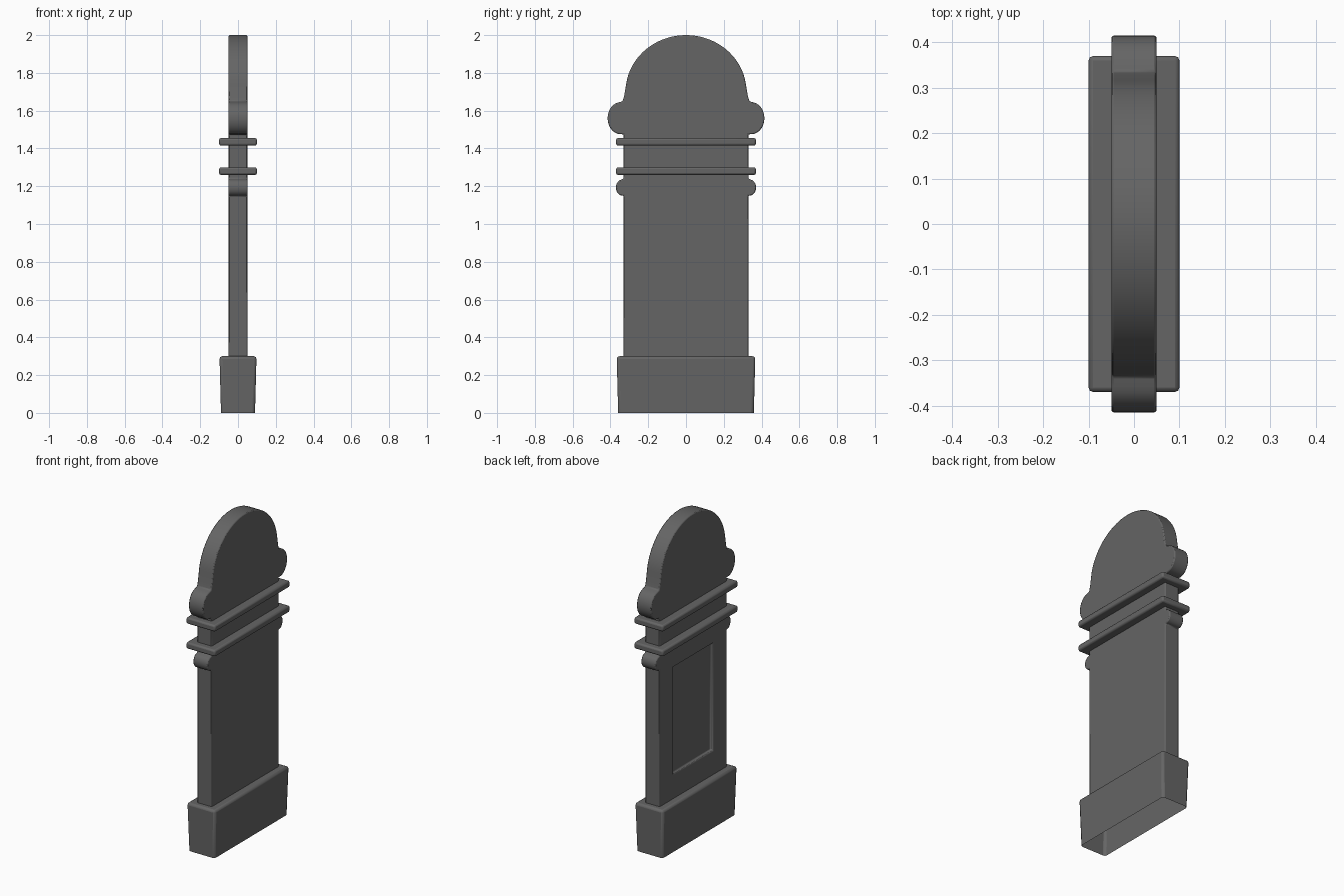
import bpy, bmesh
from math import sin, cos, pi, radians

cube = bpy.data.objects.get("Cube")
if cube:
    bpy.data.objects.remove(cube, do_unlink=True)

stone = bpy.data.materials.new("dark_grey_stone")
stone.use_nodes = True
COLOUR = (0.13, 0.13, 0.13, 1)
stone.diffuse_color = COLOUR
stone.node_tree.nodes["Principled BSDF"].inputs["Base Color"].default_value = COLOUR


def make(name, bm):
    bmesh.ops.recalc_face_normals(bm, faces=bm.faces)
    mesh = bpy.data.meshes.new(name)
    bm.to_mesh(mesh)
    bm.free()
    obj = bpy.data.objects.new(name, mesh)
    bpy.context.collection.objects.link(obj)
    mesh.materials.append(stone)
    return obj


def box(name, x, y, z0, z1, foot=0.0):
    """Box with half sizes x and y, narrowed by foot at the bottom."""
    bm = bmesh.new()
    bmesh.ops.create_cube(bm, size=2)
    for v in bm.verts:
        inset = foot if v.co.z < 0 else 0
        v.co = (v.co.x * (x - inset), v.co.y * (y - inset), z1 if v.co.z > 0 else z0)
    return make(name, bm)


def arc(cy, cz, ry, rz, start, end, steps):
    angles = [radians(start + (end - start) * i / steps) for i in range(steps + 1)]
    return [(cy + ry * cos(a), cz + rz * sin(a)) for a in angles]


def soften(obj, width, segments=2):
    bevel = obj.modifiers.new("soft_edges", "BEVEL")
    bevel.width = width
    bevel.segments = segments
    bevel.limit_method = "ANGLE"
    bevel.angle_limit = radians(40)


def smooth(obj):
    bpy.ops.object.select_all(action="DESELECT")
    obj.select_set(True)
    bpy.context.view_layer.objects.active = obj
    bpy.ops.object.shade_smooth_by_angle(angle=radians(35))


# Slab outline: shaft, small scroll, neck, large scroll, rounded head
half = [(0.33, 0.28), (0.33, 1.15)]
half += arc(0.336, 1.193, 0.035, 0.043, -80, 80, 10)
half += [(0.33, 1.24), (0.33, 1.475)]
half += arc(0.345, 1.56, 0.07, 0.085, -85, 80, 14)
half += [(0.335, 1.65), (0.327, 1.68)]
half += arc(0, 1.70, 0.32, 0.30, 8, 90, 18)
outline = half + [(-y, z) for y, z in reversed(half[:-1])]

bm = bmesh.new()
face = bm.faces.new([bm.verts.new((-0.05, y, z)) for y, z in outline])
side = bmesh.ops.extrude_face_region(bm, geom=[face])
for v in side["geom"]:
    if isinstance(v, bmesh.types.BMVert):
        v.co.x = 0.05
slab = make("slab", bm)

# Sunken panel on one broad face
cutter = box("panel_cutter", 0.02, 0.195, 0.45, 1.12)
cutter.location.x = -0.05
cutter.hide_render = True
cut = slab.modifiers.new("panel", "BOOLEAN")
cut.object = cutter
cut.solver = "EXACT"
bpy.context.view_layer.objects.active = slab
bpy.ops.object.modifier_apply(modifier=cut.name)
bpy.data.objects.remove(cutter, do_unlink=True)
soften(slab, 0.006)
smooth(slab)

# Mouldings around the neck
for name, z0, z1 in (("lower_moulding", 1.26, 1.30), ("upper_moulding", 1.415, 1.455)):
    moulding = box(name, 0.1, 0.37, z0, z1)
    soften(moulding, 0.01)
    smooth(moulding)

# Tapered plinth, hollow underneath
plinth = box("plinth", 0.098, 0.367, 0, 0.3, foot=0.008)
bm = bmesh.new()
bm.from_mesh(plinth.data)
bottom = [f for f in bm.faces if f.normal.z < -0.9]
bmesh.ops.delete(bm, geom=bottom, context="FACES_ONLY")
bm.to_mesh(plinth.data)
bm.free()
soften(plinth, 0.014)
smooth(plinth)
